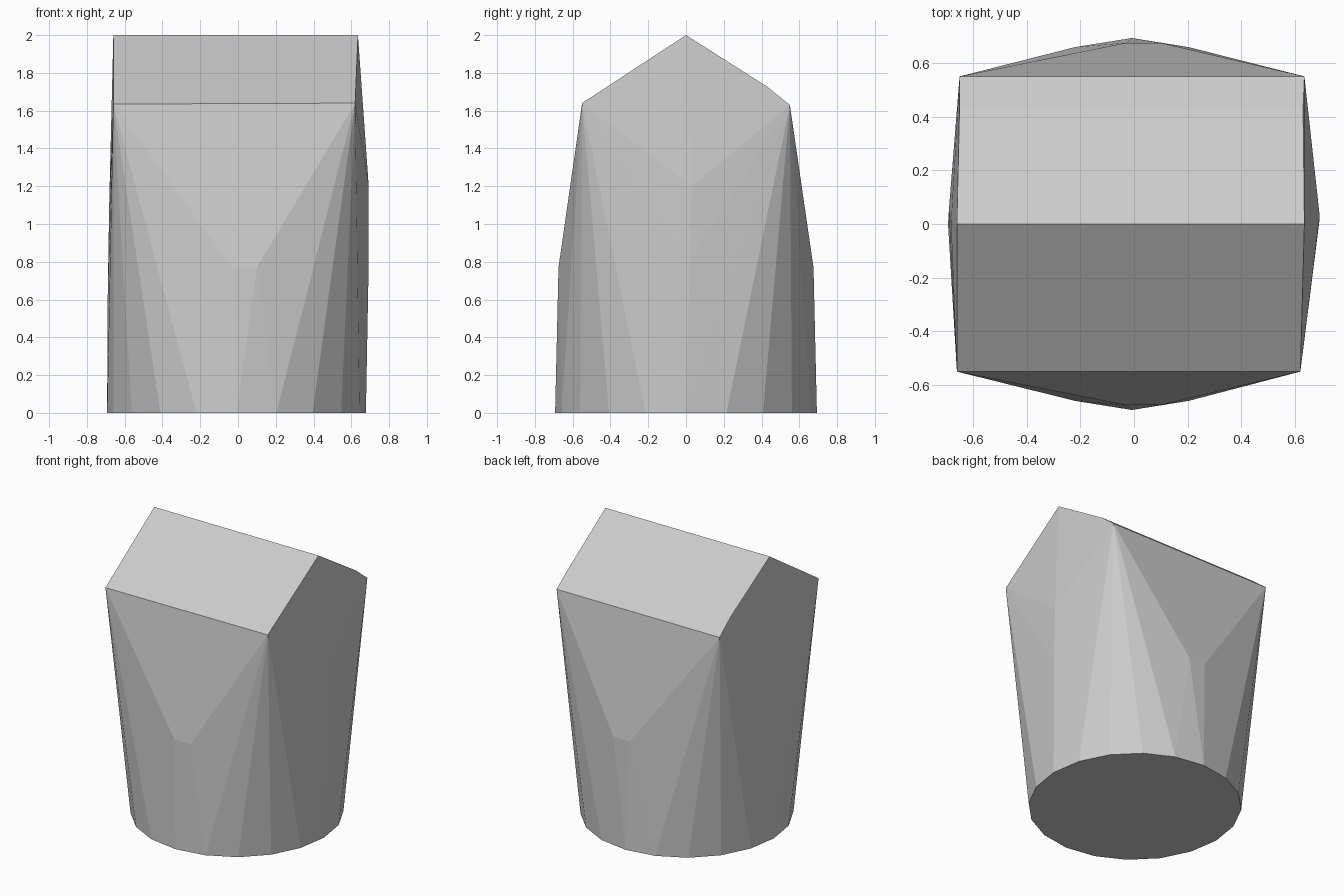
import bpy, bmesh, math

if "Cube" in bpy.data.objects:
    bpy.data.objects.remove(bpy.data.objects["Cube"])

bm = bmesh.new()

# round foot: 20-sided ring
n = 20
for i in range(n):
    a = 2 * math.pi * i / n
    bm.verts.new((0.685 * math.cos(a) - 0.008, 0.693 * math.sin(a), 0))

# eave corners and ridge of the gabled top
for p in [(-0.66, -0.55, 1.635), (0.62, -0.55, 1.64),
          (-0.65, 0.55, 1.63), (0.635, 0.55, 1.63),
          (-0.66, 0, 2), (0.635, 0, 2), (0.63, 0.43, 1.727), (-0.65, 0.43, 1.727)]:
    bm.verts.new(p)

# gentle bulges midway down each side
for s in (-1, 1):
    for x in (-0.03, 0.1):
        bm.verts.new((x, s * 0.675, 0.77))
for p in [(0.692, 0.03, 1.2), (0.692, 0.02, 0.8),
          (-0.682, 0, 1.1), (-0.69, 0.05, 0.6)]:
    bm.verts.new(p)

# wrap everything in one tight faceted skin
res = bmesh.ops.convex_hull(bm, input=bm.verts[:])
loose = [v for v in bm.verts if not v.link_faces]
bmesh.ops.delete(bm, geom=loose, context='VERTS')
bmesh.ops.dissolve_limit(bm, angle_limit=math.radians(0.5),
                         verts=bm.verts[:], edges=bm.edges[:])
bmesh.ops.recalc_face_normals(bm, faces=bm.faces[:])

mesh = bpy.data.meshes.new("gabled_block")
bm.to_mesh(mesh)
bm.free()
obj = bpy.data.objects.new("gabled_block", mesh)
bpy.context.collection.objects.link(obj)
